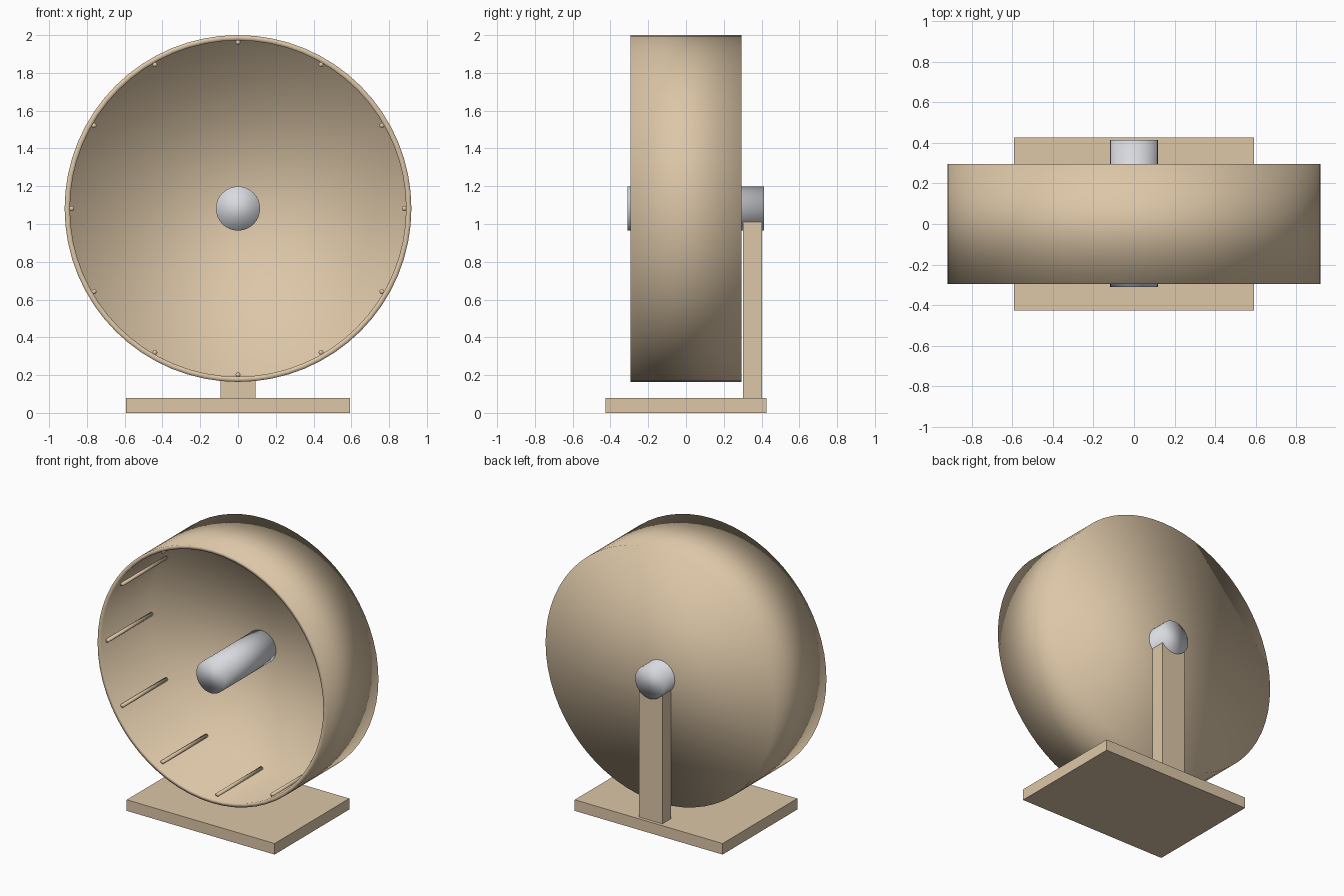
import bpy, bmesh, math
from mathutils import Matrix, Vector

cube = bpy.data.objects.get("Cube")
if cube:
    bpy.data.objects.remove(cube, do_unlink=True)

HUB_Z = 1.082
DRUM_R = 0.918


def material(name, rgb):
    m = bpy.data.materials.new(name)
    m.use_nodes = True
    m.diffuse_color = (*rgb, 1)
    m.node_tree.nodes["Principled BSDF"].inputs["Base Color"].default_value = (*rgb, 1)
    return m


wood = material("pale wood", (0.72, 0.57, 0.39))
metal = material("light steel", (0.69, 0.70, 0.74))


def finish(name, bm, mat, smooth):
    me = bpy.data.meshes.new(name)
    for f in bm.faces:
        f.smooth = smooth
    bm.to_mesh(me)
    bm.free()
    me.materials.append(mat)
    ob = bpy.data.objects.new(name, me)
    bpy.context.collection.objects.link(ob)
    return ob


def box(name, lo, hi, mat):
    lo, hi = Vector(lo), Vector(hi)
    bm = bmesh.new()
    bmesh.ops.create_cube(bm, size=1)
    bmesh.ops.scale(bm, vec=hi - lo, verts=bm.verts)
    bmesh.ops.translate(bm, vec=(lo + hi) / 2, verts=bm.verts)
    return finish(name, bm, mat, False)


def rod(name, x, z, r, y0, y1, sides, mat, open_front=False):
    """Round bar along y, smooth all over; optionally without its front cap."""
    bm = bmesh.new()
    bmesh.ops.create_cone(bm, cap_ends=True, segments=sides, radius1=r, radius2=r,
                          depth=y1 - y0, matrix=Matrix.Rotation(math.pi / 2, 4, 'X'))
    bmesh.ops.translate(bm, vec=(x, (y0 + y1) / 2, z), verts=bm.verts)
    if open_front:
        bm.normal_update()
        front = [f for f in bm.faces if f.normal.y < -0.9]
        bmesh.ops.delete(bm, geom=front, context='FACES_ONLY')
    return finish(name, bm, mat, True)


# Stand
box("base", (-0.592, -0.427, 0), (0.592, 0.427, 0.08), wood)
box("post", (-0.093, 0.302, 0.08), (0.093, 0.403, 1.01), wood)

# Drum: closed at the back, open at the front, thin wall
drum = rod("drum", 0, HUB_Z, DRUM_R, -0.295, 0.295, 64, wood, open_front=True)
wall = drum.modifiers.new("wall", 'SOLIDIFY')
wall.thickness = 0.028
wall.offset = -1
wall.use_even_offset = True

# Axle through the hub
rod("axle", 0, HUB_Z, 0.117, -0.31, 0.414, 32, metal)

# Rungs around the inside of the drum
for i in range(12):
    a = i * math.tau / 12
    rod(f"rung_{i + 1}", 0.88 * math.sin(a), HUB_Z + 0.88 * math.cos(a),
        0.013, -0.24, 0.288, 12, wood)
